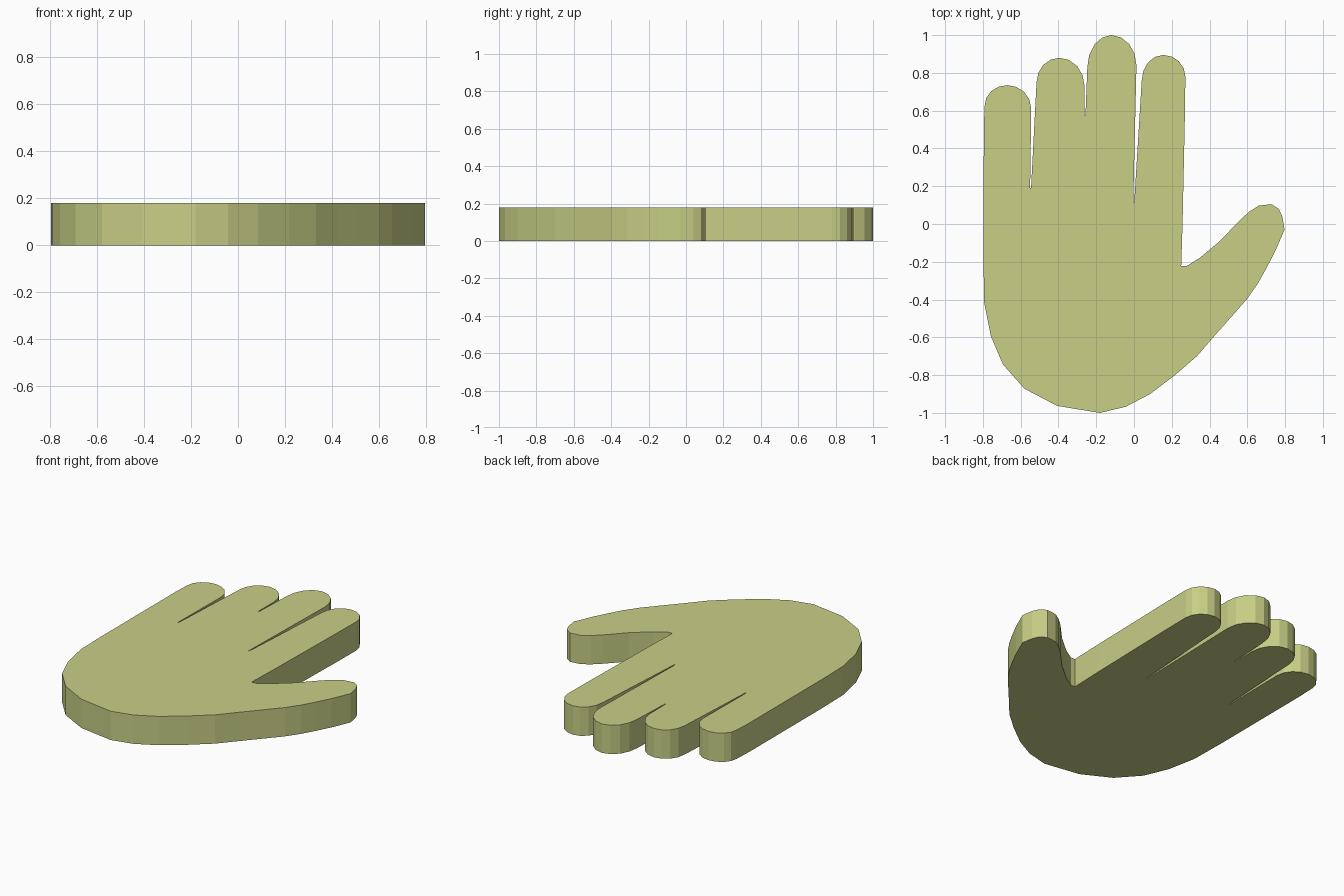
import bpy
import bmesh
import math

if "Cube" in bpy.data.objects:
    bpy.data.objects.remove(bpy.data.objects["Cube"])

THICKNESS = 0.18


def fingertip(left, apex, right, n=4):
    """Rounded tip from left base over apex to right base (two quarter ellipses)."""
    pts = []
    for i in range(2 * n + 1):
        a = math.pi * (1 - i / (2 * n))
        bx, by = left if i < n else right
        pts.append((apex[0] + abs(bx - apex[0]) * math.cos(a),
                    by + (apex[1] - by) * math.sin(a)))
    return pts


# Outer edge of the palm, up to the little finger
outline = [(-0.18, -1.0), (-0.407, -0.963), (-0.58, -0.872), (-0.693, -0.745),
           (-0.757, -0.596), (-0.793, -0.416), (-0.797, -0.2), (-0.795, 0.52)]

# Four fingers with the narrow slits between them
outline += fingertip((-0.79, 0.63), (-0.67, 0.735), (-0.544, 0.61))
outline += [(-0.55, 0.19), (-0.545, 0.19)]
outline += fingertip((-0.516, 0.75), (-0.395, 0.88), (-0.262, 0.73))
outline += [(-0.262, 0.575), (-0.257, 0.575)]
outline += fingertip((-0.247, 0.83), (-0.12, 1.0), (0.013, 0.84))
outline += [(-0.004, 0.11), (0.001, 0.11)]
outline += fingertip((0.041, 0.76), (0.155, 0.895), (0.272, 0.78))

# Thumb notch, thumb and heel of the hand
outline += [(0.27, 0.6), (0.257, 0.0), (0.25, -0.222), (0.28, -0.222), (0.35, -0.178),
            (0.455, -0.09), (0.56, 0.02), (0.61, 0.065), (0.66, 0.097), (0.727, 0.105),
            (0.767, 0.08), (0.785, 0.04), (0.797, -0.03), (0.747, -0.146), (0.70, -0.236),
            (0.656, -0.315), (0.60, -0.395), (0.508, -0.50), (0.423, -0.596),
            (0.333, -0.70), (0.217, -0.80), (0.085, -0.90), (-0.042, -0.967)]

# Extrude the outline into a flat slab
bm = bmesh.new()
face = bm.faces.new([bm.verts.new((x, y, 0)) for x, y in outline])
result = bmesh.ops.extrude_face_region(bm, geom=[face], use_keep_orig=True)
top = [v for v in result["geom"] if isinstance(v, bmesh.types.BMVert)]
bmesh.ops.translate(bm, verts=top, vec=(0, 0, THICKNESS))
bmesh.ops.recalc_face_normals(bm, faces=bm.faces)
bmesh.ops.triangulate(bm, faces=[f for f in bm.faces if len(f.verts) > 4])

mesh = bpy.data.meshes.new("hand")
bm.to_mesh(mesh)
bm.free()
hand = bpy.data.objects.new("hand", mesh)
bpy.context.collection.objects.link(hand)

mat = bpy.data.materials.new("olive_green")
mat.diffuse_color = (0.58, 0.63, 0.24, 1)
mat.use_nodes = True
mat.node_tree.nodes["Principled BSDF"].inputs["Base Color"].default_value = mat.diffuse_color
mesh.materials.append(mat)
